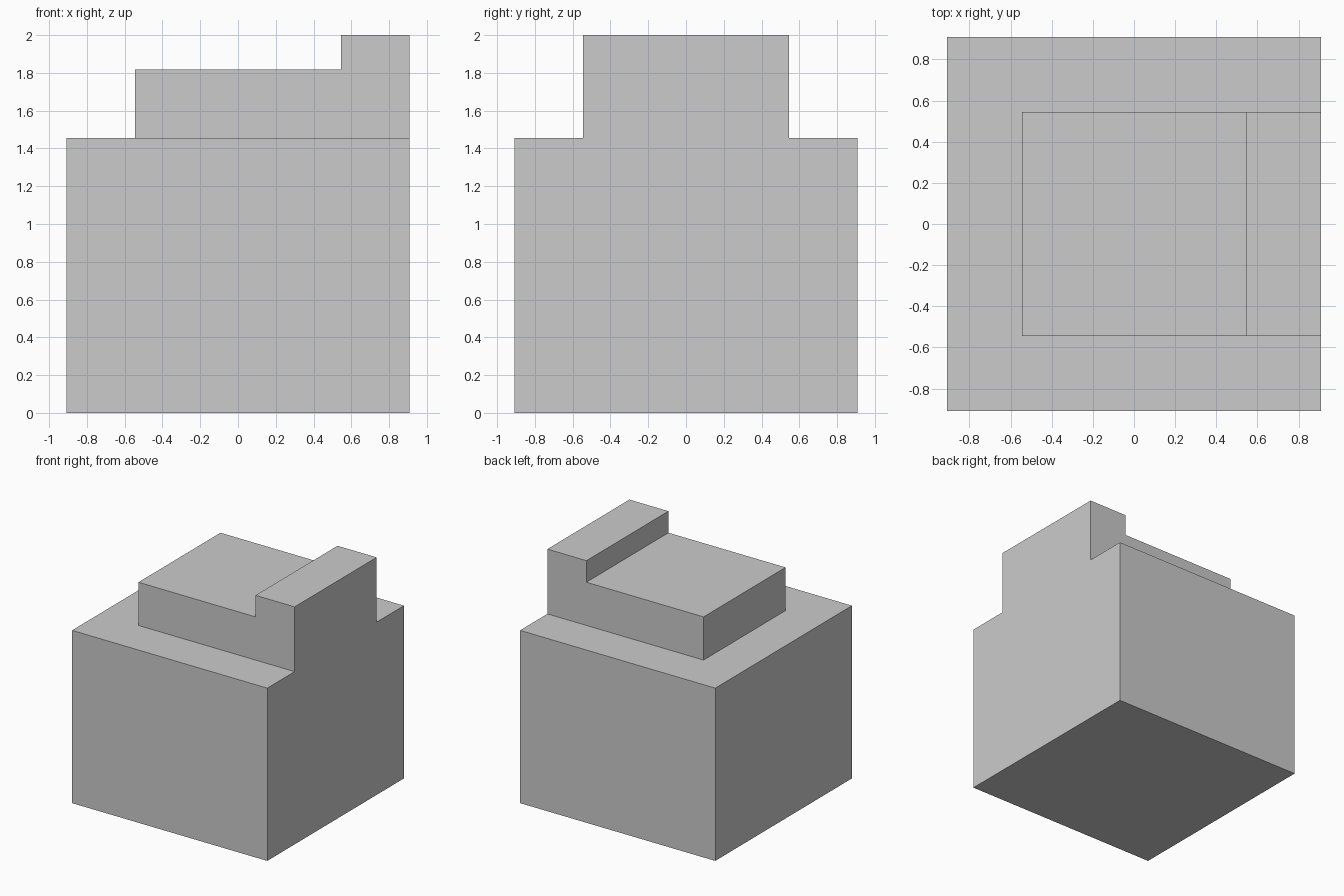
import bpy, bmesh

if "Cube" in bpy.data.objects:
    bpy.data.objects.remove(bpy.data.objects["Cube"])

U = 2 / 11  # the model sits on a grid of 11 units in height


def extrude_profile(name, profile, half_depth):
    """Extrude an (x, z) outline, in grid units, symmetrically along y."""
    bm = bmesh.new()
    face = bm.faces.new([bm.verts.new((x * U, -half_depth * U, z * U)) for x, z in profile])
    new = bmesh.ops.extrude_face_region(bm, geom=[face])["geom"]
    moved = [v for v in new if isinstance(v, bmesh.types.BMVert)]
    bmesh.ops.translate(bm, verts=moved, vec=(0, 2 * half_depth * U, 0))
    bmesh.ops.recalc_face_normals(bm, faces=bm.faces)
    mesh = bpy.data.meshes.new(name)
    bm.to_mesh(mesh)
    bm.free()
    obj = bpy.data.objects.new(name, mesh)
    bpy.context.collection.objects.link(obj)
    return obj


# Main block
block = extrude_profile("stepped_block", [(-5, 0), (5, 0), (5, 8), (-5, 8)], 5)

# Raised plateau with a higher ridge, flush with the right side
plateau = extrude_profile(
    "plateau_and_ridge",
    [(-3, 7), (5, 7), (5, 11), (3, 11), (3, 10), (-3, 10)], 3)

# Fuse both into one solid
union = block.modifiers.new("fuse", 'BOOLEAN')
union.operation = 'UNION'
union.solver = 'EXACT'
union.object = plateau
bpy.context.view_layer.objects.active = block
block.select_set(True)
bpy.ops.object.modifier_apply(modifier=union.name)
bpy.data.objects.remove(plateau)

# Merge the flush faces on the right side
bm = bmesh.new()
bm.from_mesh(block.data)
bmesh.ops.dissolve_limit(bm, angle_limit=0.01, verts=bm.verts, edges=bm.edges)
bm.to_mesh(block.data)
bm.free()
